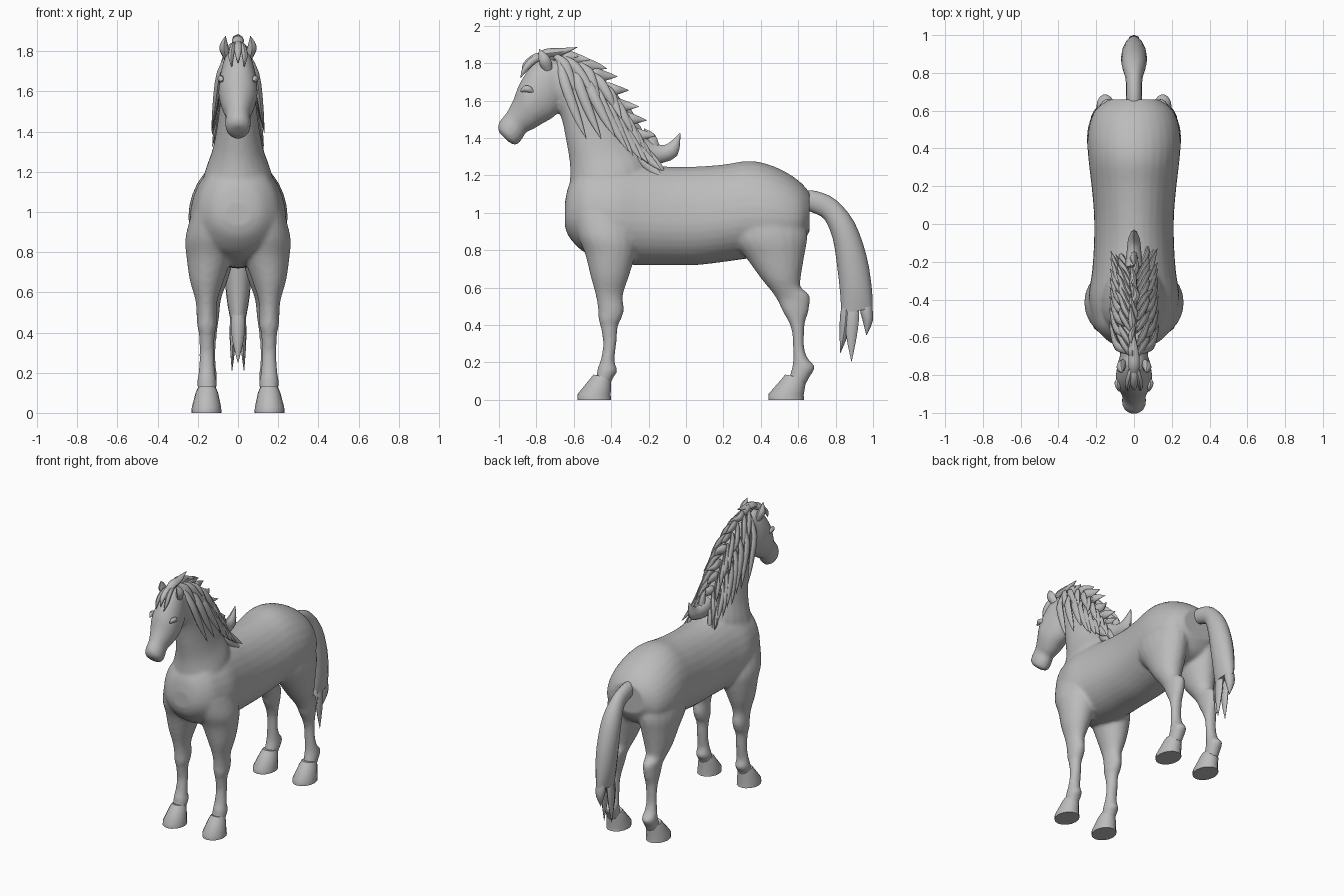
import bpy, bmesh, math, random
from mathutils import Vector

random.seed(4)
grey = bpy.data.materials.new("plain_grey")
grey.diffuse_color = (0.5, 0.5, 0.5, 1)


def spline(rows, steps):
    """Catmull-Rom interpolation through rows of numbers."""
    out = []
    for i in range(len(rows) - 1):
        p1, p2 = rows[i], rows[i + 1]
        p0, p3 = rows[max(i - 1, 0)], rows[min(i + 2, len(rows) - 1)]
        for k in range(steps):
            t = k / steps
            out.append([0.5 * (2 * b + (c - a) * t + (2 * a - 5 * b + 4 * c - d) * t * t
                               + (3 * b - a - 3 * c + d) * t ** 3)
                        for a, b, c, d in zip(p0, p1, p2, p3)])
    return out + [list(rows[-1])]


def loft(bm, rows, sides=24, steps=4, side=1, w=0.5):
    """Row: y,z of one edge, y,z of the opposite edge, half width, x centre."""
    rows = [tuple(r) + (0,) * (6 - len(r)) for r in rows]
    rings = []
    for ay, az, by, bz, hw, xc in spline(rows, steps):
        ring = []
        for k in range(sides):
            t = 2 * math.pi * k / sides
            s = math.sin(t)
            f = w + (1 - w) * s if s > 0 else w + w * s
            ring.append(bm.verts.new((side * xc + hw * math.cos(t),
                                      ay + (by - ay) * f, az + (bz - az) * f)))
        rings.append(ring)
    for r, q in zip(rings, rings[1:]):
        for k in range(sides):
            j = (k + 1) % sides
            bm.faces.new((r[k], r[j], q[j], q[k]))
    bm.faces.new(rings[0])
    bm.faces.new(rings[-1])


def lock(bm, path, width, thick, shape=(0.5, 1, 0.8, 0.03), steps=3):
    """Tapered flat lock of hair along x,y,z points."""
    rows = []
    for i, p in enumerate(path):
        a, b = path[max(i - 1, 0)], path[min(i + 1, len(path) - 1)]
        d = Vector((b[1] - a[1], b[2] - a[2])).normalized()
        n = Vector((-d.y, d.x)) * width * shape[i]
        rows.append((p[1] - n.x, p[2] - n.y, p[1] + n.x, p[2] + n.y, thick * shape[i], p[0]))
    loft(bm, rows, 8, steps)


def finish(bm, name, angle=50, voxel=0):
    bmesh.ops.recalc_face_normals(bm, faces=bm.faces)
    me = bpy.data.meshes.new(name)
    bm.to_mesh(me)
    bm.free()
    ob = bpy.data.objects.new(name, me)
    bpy.context.collection.objects.link(ob)
    bpy.ops.object.select_all(action='DESELECT')
    ob.select_set(True)
    bpy.context.view_layer.objects.active = ob
    if voxel:
        m = ob.modifiers.new("fuse", 'REMESH')
        m.mode, m.voxel_size = 'VOXEL', voxel
        s = ob.modifiers.new("soften", 'SMOOTH')
        s.factor, s.iterations = 0.5, 5
        for mod in ("fuse", "soften"):
            bpy.ops.object.modifier_apply(modifier=mod)
    ob.data.materials.clear()
    ob.data.materials.append(grey)
    bpy.ops.object.shade_smooth_by_angle(angle=math.radians(angle))
    return ob


# Body: torso, neck, head and legs fused into one skin
bm = bmesh.new()
torso = [(-0.648, 0.93, 1.05, 0.07), (-0.625, 0.87, 1.15, 0.13), (-0.56, 0.80, 1.24, 0.195),
         (-0.48, 0.76, 1.26, 0.225), (-0.38, 0.73, 1.27, 0.24), (-0.25, 0.72, 1.265, 0.222),
         (-0.1, 0.72, 1.247, 0.212), (0.05, 0.72, 1.247, 0.212), (0.2, 0.737, 1.258, 0.225),
         (0.33, 0.755, 1.277, 0.24), (0.43, 0.76, 1.262, 0.247), (0.53, 0.78, 1.22, 0.235),
         (0.61, 0.82, 1.165, 0.20), (0.66, 0.90, 1.11, 0.13)]
loft(bm, [(y, lo, y, hi, hw) for y, lo, hi, hw in torso], 32, w=0.42)
loft(bm, [(-0.64, 1.0, -0.20, 1.13, 0.19), (-0.625, 1.12, -0.20, 1.26, 0.17),
          (-0.62, 1.25, -0.28, 1.38, 0.127), (-0.64, 1.38, -0.36, 1.52, 0.102),
          (-0.665, 1.5, -0.45, 1.66, 0.087), (-0.70, 1.58, -0.56, 1.77, 0.08),
          (-0.76, 1.65, -0.68, 1.82, 0.07)], w=0.42)
loft(bm, [(-0.65, 1.63, -0.67, 1.80, 0.05), (-0.67, 1.56, -0.75, 1.83, 0.077),
          (-0.71, 1.51, -0.83, 1.78, 0.092), (-0.77, 1.475, -0.89, 1.69, 0.096),
          (-0.82, 1.445, -0.925, 1.60, 0.078), (-0.855, 1.43, -0.96, 1.535, 0.062),
          (-0.875, 1.395, -0.992, 1.495, 0.064), (-0.91, 1.362, -1.007, 1.462, 0.058),
          (-0.95, 1.38, -1.0, 1.43, 0.032)])
front_leg = [(-0.60, 1.0, -0.28, 1.0, 0.10, 0.13), (-0.58, 0.88, -0.26, 0.86, 0.127, 0.135),
             (-0.54, 0.78, -0.27, 0.78, 0.115, 0.142), (-0.51, 0.66, -0.305, 0.66, 0.085, 0.155),
             (-0.483, 0.56, -0.337, 0.56, 0.055, 0.157), (-0.47, 0.48, -0.332, 0.48, 0.05, 0.156),
             (-0.468, 0.43, -0.347, 0.43, 0.048, 0.155), (-0.457, 0.39, -0.365, 0.39, 0.039, 0.155),
             (-0.443, 0.30, -0.372, 0.30, 0.037, 0.155), (-0.457, 0.21, -0.382, 0.21, 0.04, 0.155),
             (-0.473, 0.17, -0.367, 0.155, 0.048, 0.155), (-0.478, 0.135, -0.388, 0.12, 0.047, 0.155),
             (-0.49, 0.10, -0.405, 0.08, 0.042, 0.155)]
rear_leg = [(0.22, 1.0, 0.63, 1.0, 0.11, 0.12), (0.24, 0.86, 0.65, 0.88, 0.125, 0.125),
            (0.32, 0.76, 0.635, 0.78, 0.11, 0.13), (0.40, 0.65, 0.615, 0.66, 0.085, 0.138),
            (0.457, 0.58, 0.615, 0.60, 0.063, 0.14), (0.49, 0.53, 0.66, 0.56, 0.052, 0.14),
            (0.513, 0.48, 0.657, 0.48, 0.048, 0.142), (0.547, 0.42, 0.638, 0.42, 0.042, 0.144),
            (0.567, 0.36, 0.632, 0.36, 0.038, 0.146), (0.572, 0.28, 0.632, 0.28, 0.037, 0.148),
            (0.573, 0.22, 0.652, 0.22, 0.042, 0.15), (0.568, 0.18, 0.69, 0.175, 0.047, 0.152),
            (0.558, 0.14, 0.663, 0.125, 0.046, 0.153), (0.545, 0.10, 0.64, 0.08, 0.042, 0.155)]
for s in (1, -1):
    loft(bm, front_leg, 20, side=s)
    loft(bm, rear_leg, 20, side=s)
finish(bm, "horse_body", 80, 0.012)

# Hooves
for label, fy, by, toe, heel in (("front", -0.495, -0.40, -0.58, -0.40),
                                 ("rear", 0.53, 0.64, 0.44, 0.632)):
    bm = bmesh.new()
    for s in (1, -1):
        loft(bm, [(fy, 0.135, by, 0.115, 0.045, 0.155),
                  (fy - 0.02, 0.11, by, 0.09, 0.056, 0.155),
                  (toe, 0.03, heel - 0.003, 0.025, 0.073, 0.157),
                  (toe, 0, heel, 0, 0.075, 0.157)], 16, 1, s)
    finish(bm, label + "_hooves", 40)

# Eyes and ears
bm = bmesh.new()
for s in (1, -1):
    lock(bm, [(s * 0.079, -0.885, 1.65), (s * 0.085, -0.862, 1.662),
              (s * 0.088, -0.838, 1.66), (s * 0.086, -0.815, 1.645)], 0.017, 0.014, (0.3, 1, 1, 0.3))
finish(bm, "eyes")
bm = bmesh.new()
for s in (1, -1):
    lock(bm, [(s * 0.052, -0.735, 1.76), (s * 0.066, -0.75, 1.80),
              (s * 0.07, -0.765, 1.835), (s * 0.062, -0.785, 1.875)], 0.032, 0.024, (0.7, 1, 0.8, 0.05))
finish(bm, "ears")

# Mane: side locks hanging off the crest, crest tufts, forelock, withers curl
crest = spline([(-0.70, 1.83), (-0.56, 1.78), (-0.45, 1.67), (-0.36, 1.53),
                (-0.28, 1.39), (-0.22, 1.28)], 10)
on_crest = lambda t: crest[min(int(t * (len(crest) - 1)), len(crest) - 1)]
jit = lambda v: random.uniform(-v, v)
bm = bmesh.new()
for s in (1, -1):
    for i in range(9):                      # long locks
        t = 0.06 + 0.80 * i / 8
        y, z = on_crest(t)
        drop, back = 0.46 - 0.33 * t + jit(0.03), 0.15 + jit(0.02)
        lock(bm, [(s * 0.03, y - 0.01, z), (s * (0.09 - 0.02 * t), y + 0.02, z - 0.3 * drop),
                  (s * (0.115 - 0.02 * t), y + 0.6 * back, z - 0.7 * drop),
                  (s * (0.132 - 0.01 * t), y + back, z - drop)], 0.027, 0.016)
    for i in range(10):                     # short upper locks
        t = 0.02 + 0.86 * i / 9
        y, z = on_crest(t)
        drop, back = 0.17 + jit(0.05), 0.13 + jit(0.03)
        lock(bm, [(s * 0.012, y - 0.01, z + 0.015), (s * 0.045, y + 0.04, z - 0.15 * drop),
                  (s * 0.07, y + 0.7 * back, z - 0.6 * drop),
                  (s * (0.085 + jit(0.02)), y + back, z - drop)], 0.026, 0.016)
    lock(bm, [(s * 0.01, -0.74, 1.84), (s * 0.025, -0.81, 1.82),
              (s * 0.035, -0.86, 1.77), (s * 0.03, -0.885, 1.72)], 0.02, 0.016)
for i in range(9):                          # tufts along the crest
    t = 0.9 * i / 8
    y, z = on_crest(t)
    lock(bm, [(0, y - 0.05, z - 0.01), (jit(0.01), y + 0.01, z + 0.02),
              (jit(0.015), y + 0.06, z + 0.012), (jit(0.02), y + 0.125, z + 0.01 + jit(0.015))],
         0.032, 0.02)
lock(bm, [(0, -0.81, 1.82), (0, -0.75, 1.85), (0, -0.67, 1.86), (0, -0.58, 1.885)], 0.026, 0.03)
lock(bm, [(0, -0.73, 1.84), (0, -0.80, 1.835), (0, -0.86, 1.79), (0, -0.875, 1.74)], 0.018, 0.02)
lock(bm, [(0, -0.24, 1.34), (0, -0.16, 1.315), (0, -0.075, 1.335), (0, -0.032, 1.425)],
     0.055, 0.04, (1.3, 1, 0.75, 0.05))
lock(bm, [(0, -0.17, 1.30), (0, -0.18, 1.36), (0, -0.19, 1.41), (0, -0.225, 1.45)],
     0.04, 0.025, (1, 0.9, 0.6, 0.05))
finish(bm, "mane")

# Tail with pointed ends
bm = bmesh.new()
loft(bm, [(0.62, 1.02, 0.63, 1.12, 0.04), (0.68, 1.0, 0.70, 1.115, 0.042),
          (0.74, 0.965, 0.80, 1.07, 0.045), (0.785, 0.86, 0.90, 0.95, 0.065),
          (0.81, 0.70, 0.965, 0.77, 0.068), (0.825, 0.56, 0.993, 0.60, 0.058),
          (0.83, 0.46, 0.998, 0.49, 0.04)], 16, 3)
lock(bm, [(0, 0.86, 0.56), (0, 0.855, 0.46), (0, 0.845, 0.36), (0, 0.825, 0.25)], 0.03, 0.035)
lock(bm, [(0, 0.955, 0.58), (0, 0.963, 0.49), (0, 0.972, 0.42), (0, 0.965, 0.345)], 0.033, 0.035)
for s in (1, -1):
    lock(bm, [(s * 0.015, 0.89, 0.58), (s * 0.022, 0.89, 0.46),
              (s * 0.026, 0.885, 0.34), (s * 0.03, 0.885, 0.205)], 0.035, 0.018)
finish(bm, "tail")
